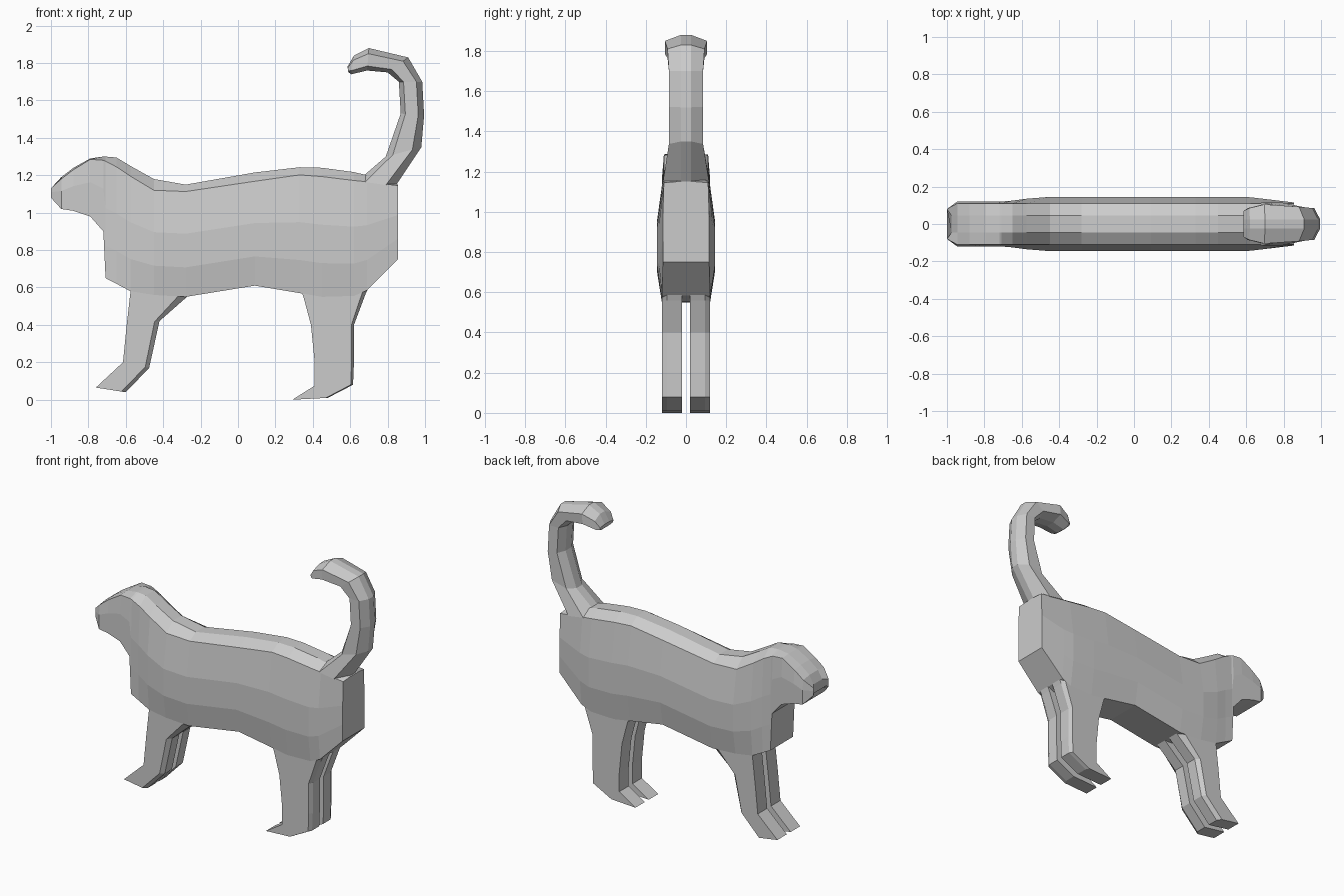
import bpy, bmesh

if "Cube" in bpy.data.objects:
    bpy.data.objects.remove(bpy.data.objects["Cube"])

grey = bpy.data.materials.new("plain_grey")
grey.use_nodes = True
colour = (0.6, 0.6, 0.6, 1)
grey.diffuse_color = colour
grey.node_tree.nodes["Principled BSDF"].inputs["Base Color"].default_value = colour


def loft(name, rings):
    """Skin a list of equal-sized point rings and cap both ends."""
    bm = bmesh.new()
    loops = [[bm.verts.new(p) for p in ring] for ring in rings]
    for a, b in zip(loops, loops[1:]):
        for i in range(len(a)):
            j = (i + 1) % len(a)
            bm.faces.new((a[i], a[j], b[j], b[i]))
    bm.faces.new(loops[0])
    bm.faces.new(loops[-1])
    bmesh.ops.recalc_face_normals(bm, faces=bm.faces)
    mesh = bpy.data.meshes.new(name)
    bm.to_mesh(mesh)
    bm.free()
    mesh.materials.append(grey)
    obj = bpy.data.objects.new(name, mesh)
    bpy.context.collection.objects.link(obj)
    return obj


def mirrored(half):
    """Complete a half ring across the y = 0 plane."""
    return half + [(x, -y, z) for x, y, z in reversed(half)]


def across(front, back, section):
    """Place (fraction, y) section points along the line front to back."""
    return [(front[0] + t * (back[0] - front[0]), y,
             front[1] + t * (back[1] - front[1])) for t, y in section]


# Head and trunk: x, spine height, shoulder height, belly height, half width
stations = [
    (-1.00, 1.135, 1.13, 1.08, 0.08),
    (-0.945, 1.19, 1.18, 1.02, 0.12),
    (-0.88, 1.24, 1.23, 1.01, 0.12),
    (-0.79, 1.29, 1.285, 0.98, 0.12),
    (-0.72, 1.30, 1.28, 0.90, 0.12),
    (-0.708, 1.30, 1.275, 0.65, 0.12),
    (-0.65, 1.295, 1.245, 0.62, 0.125),
    (-0.575, 1.25, 1.195, 0.58, 0.135),
    (-0.45, 1.18, 1.12, 0.56, 0.145),
    (-0.28, 1.15, 1.113, 0.55, 0.145),
    (0.09, 1.215, 1.168, 0.61, 0.145),
    (0.33, 1.243, 1.202, 0.57, 0.145),
    (0.45, 1.24, 1.193, 0.55, 0.145),
    (0.62, 1.217, 1.172, 0.555, 0.143),
    (0.69, 1.20, 1.165, 0.585, 0.135),
    (0.855, 1.15, 1.145, 0.75, 0.115),
]
body_rings = []
for n, (x, top, shoulder, belly, w) in enumerate(stations):
    rise = shoulder - belly
    edge = min(w, 0.11)
    inset = 0.025 if n == 0 else 0      # shallow notch in the muzzle
    body_rings.append(mirrored([
        (x + inset, 0.045, top), (x, edge, shoulder),
        (x, w, belly + 0.6 * rise), (x, w, belly + 0.28 * rise),
        (x, min(w, 0.12), belly), (x + inset, 0.035, belly)]))
loft("body", body_rings)

# Curled tail: inner point, outer point, half width
tail = [
    ((0.64, 1.17), (0.84, 1.14), 0.115),
    ((0.79, 1.30), (0.98, 1.35), 0.085),
    ((0.87, 1.53), (0.995, 1.52), 0.085),
    ((0.86, 1.70), (0.985, 1.70), 0.085),
    ((0.80, 1.75), (0.91, 1.83), 0.092),
    ((0.69, 1.76), (0.70, 1.88), 0.105),
    ((0.605, 1.74), (0.62, 1.84), 0.085),
    ((0.59, 1.752), (0.585, 1.78), 0.07),
]
loft("tail", [mirrored(across(a, b, [(0, 0.03), (0.2, w), (0.75, w), (1, 0.025)]))
              for a, b, w in tail])


def leg_pair(name, pairs, chamfer):
    section = [(0, 0.02), (0, 0.12), (chamfer, 0.12), (1, 0.095), (1, 0.02)]
    legs = loft(name, [across(a, b, section) for a, b in pairs])
    mirror = legs.modifiers.new("mirror", "MIRROR")
    mirror.use_axis = (False, True, False)


# Legs: front edge and back edge points from the hip down to the sole
leg_pair("front_legs", [
    ((-0.57, 0.62), (-0.25, 0.57)),
    ((-0.595, 0.40), (-0.42, 0.42)),
    ((-0.615, 0.20), (-0.475, 0.17)),
    ((-0.76, 0.065), (-0.60, 0.04)),
], 0.85)
leg_pair("hind_legs", [
    ((0.33, 0.60), (0.70, 0.605)),
    ((0.35, 0.55), (0.68, 0.56)),
    ((0.39, 0.40), (0.62, 0.40)),
    ((0.41, 0.20), (0.62, 0.20)),
    ((0.41, 0.075), (0.615, 0.08)),
    ((0.29, 0.0), (0.48, 0.01)),
], 0.94)
